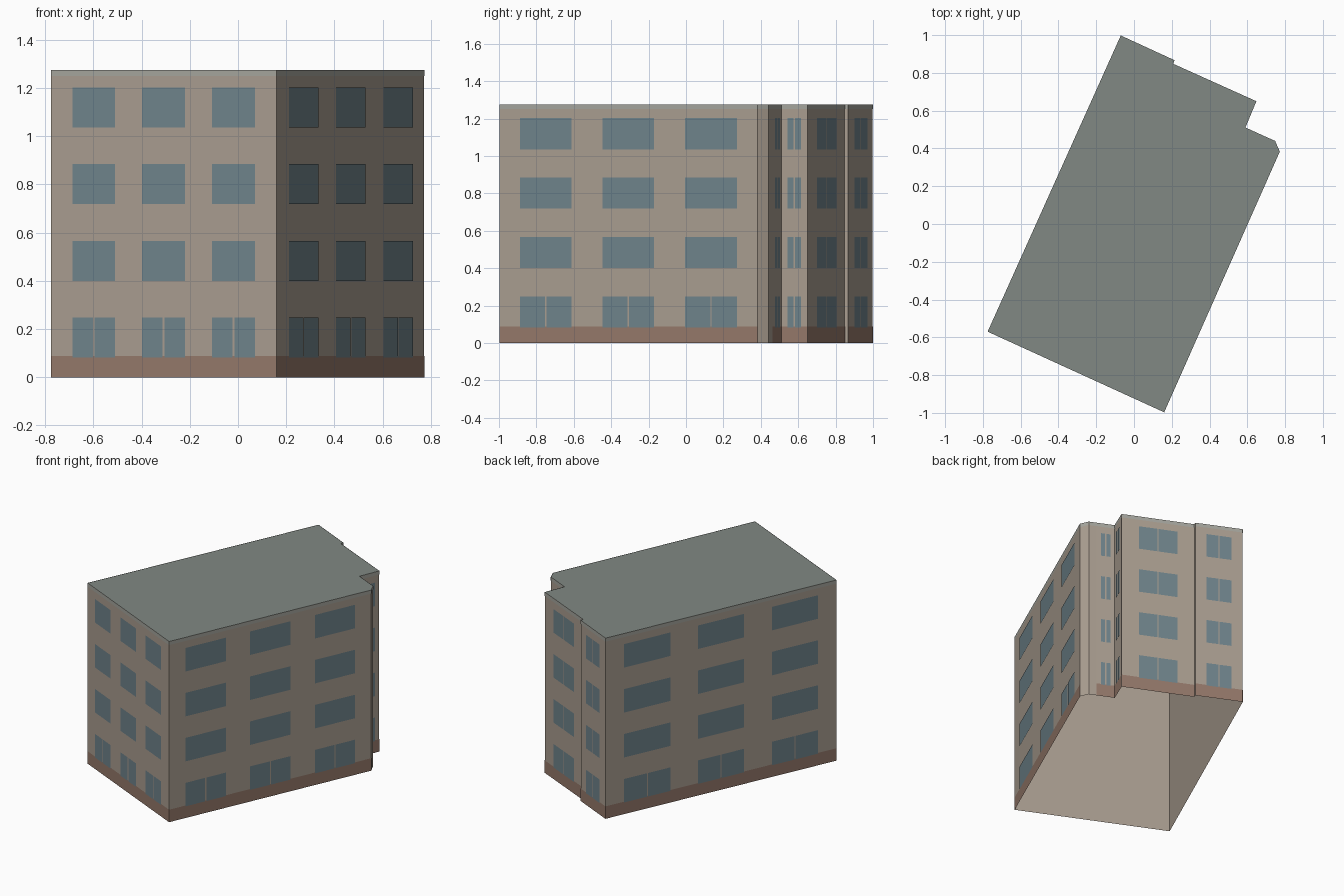
import bpy
from mathutils import Vector

if "Cube" in bpy.data.objects:
    bpy.data.objects.remove(bpy.data.objects["Cube"])

H = 1.275           # total height
FLOORS, STEP = 4, 0.3175
SILL, WIN_H = 0.083, 0.166

# footprint, counter-clockwise from the front left corner
PLAN = [Vector(p) for p in [
    (-0.775, -0.57), (0.16, -0.997), (0.772, 0.383), (0.747, 0.44),
    (0.70, 0.461), (0.59, 0.511), (0.648, 0.65), (0.208, 0.848),
    (0.215, 0.867), (-0.07, 0.998)]]
WALLS = list(zip(PLAN, PLAN[1:] + PLAN[:1]))

# wall index: (window centres, window width, split on every floor)
WINDOWS = {
    0: ((0.19, 0.5, 0.81), 0.19, False),
    1: ((0.18, 0.5, 0.82), 0.2, False),
    4: ((0.5,), 0.53, True),
    5: ((0.5,), 0.53, True),
    6: ((0.5,), 0.53, True),
    8: ((0.5,), 0.53, True),
    9: ((0.18, 0.5, 0.82), 0.2, False),
}


def make(name, faces, color):
    verts, polys = [], []
    for f in faces:
        polys.append(list(range(len(verts), len(verts) + len(f))))
        verts += f
    mesh = bpy.data.meshes.new(name)
    mesh.from_pydata(verts, [], polys)
    mat = bpy.data.materials.new(name + "_color")
    mat.diffuse_color = (*color, 1)
    mat.use_nodes = True
    mat.node_tree.nodes["Principled BSDF"].inputs["Base Color"].default_value = mat.diffuse_color
    mesh.materials.append(mat)
    obj = bpy.data.objects.new(name, mesh)
    bpy.context.collection.objects.link(obj)


def panel(wall, t0, t1, z0, z1, off=0.0):
    """Upright quad on a wall between fractions t0 and t1, pushed outwards."""
    a, b = wall
    d = (b - a).normalized()
    n = Vector((d.y, -d.x)) * off
    p, q = a.lerp(b, t0) + n, a.lerp(b, t1) + n
    return [(p.x, p.y, z0), (q.x, q.y, z0), (q.x, q.y, z1), (p.x, p.y, z1)]


# outer walls, open underneath
make("walls", [panel(w, 0, 1, 0, H) for w in WALLS], (0.40, 0.34, 0.28))

# flat roof
make("roof", [[(p.x, p.y, H) for p in PLAN]], (0.22, 0.25, 0.23))

# pale strip below the roof edge
make("roof_edge", [panel(w, 0, 1, 1.25, H, 0.0015) for w in WALLS],
     (0.38, 0.38, 0.34))

# brown plinth, left off the very short walls
make("plinth", [panel(w, 0, 1, 0, 0.088, 0.0015) for w in WALLS
                if (w[1] - w[0]).length > 0.1], (0.30, 0.19, 0.145))

# windows: split panes on the ground floor and on all floors at the back
panes = []
for i, (centres, width, split) in WINDOWS.items():
    wall = WALLS[i]
    gap = 0.004 / (wall[1] - wall[0]).length
    for floor in range(FLOORS):
        z = SILL + floor * STEP
        for c in centres:
            l, r = c - width / 2, c + width / 2
            spans = [(l, c - gap), (c + gap, r)] if split or floor == 0 else [(l, r)]
            panes += [panel(wall, s, e, z, z + WIN_H, 0.003) for s, e in spans]
make("windows", panes, (0.16, 0.23, 0.26))
